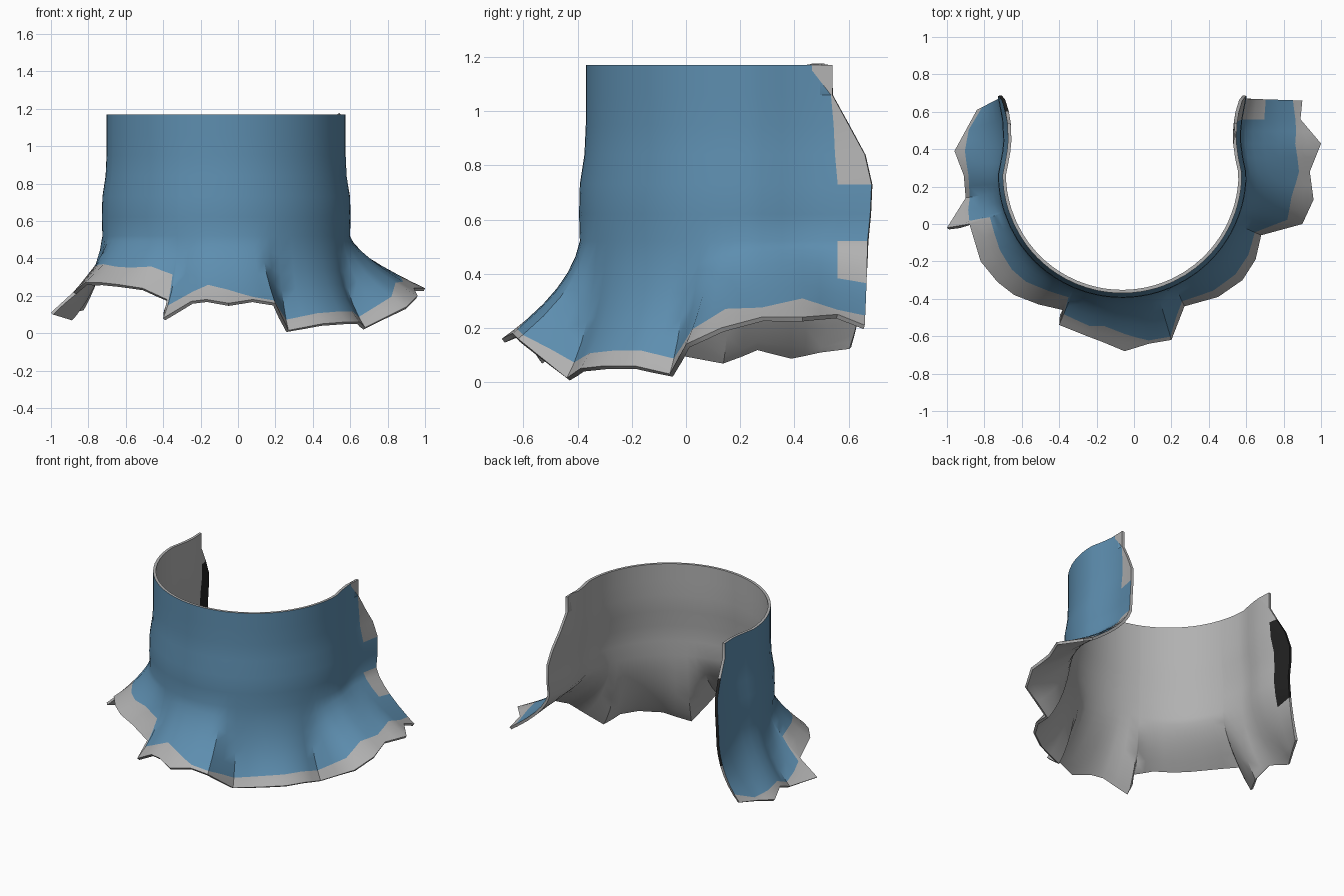
import bpy, bmesh, math
from mathutils import Vector

cube = bpy.data.objects.get("Cube")
if cube:
    bpy.data.objects.remove(cube, do_unlink=True)


def make_material(name, colour):
    mat = bpy.data.materials.new(name)
    mat.use_nodes = True
    mat.diffuse_color = (*colour, 1)
    mat.node_tree.nodes["Principled BSDF"].inputs["Base Color"].default_value = (*colour, 1)
    return mat


blue = make_material("weathered blue", (0.11, 0.27, 0.43))
grey = make_material("bare grey", (0.44, 0.44, 0.44))
dark = make_material("dark patch", (0.015, 0.015, 0.015))

CENTRE_X, CENTRE_Y, RADIUS = -0.063, 0.27, 0.64

# Torn hem, from one open end round the front to the other: x, y, z, paint limit
hem = [
    (.90, .66, .21, .9), (.89, .56, .25, .95), (1, .43, .24, .8), (.94, .28, .24, .9),
    (.96, .13, .2, .8), (.9, 0, .14, .85), (.68, -.06, .03, .85), (.65, -.19, .06, .85),
    (.58, -.3, .06, .85), (.45, -.39, .05, .85), (.27, -.44, .015, .85), (.2, -.62, .16, .96),
    (.08, -.64, .18, .96), (-.05, -.68, .16, .8), (-.17, -.63, .18, .78), (-.25, -.6, .17, .85),
    (-.4, -.54, .08, .82), (-.38, -.46, .18, .62), (-.51, -.43, .24, .65), (-.64, -.38, .26, .7),
    (-.73, -.31, .27, .7), (-.82, -.2, .27, .65), (-.88, 0, .22, .6), (-1, -.02, .11, .75),
    (-.9, .14, .08, .93), (-.91, .26, .13, .92), (-.96, .39, .1, .87), (-.9, .5, .12, .95),
    (-.84, .61, .13, .85),
]

# Upright wall rows: height, bulge, ragged end limit, paint limit beside it
wall = [
    (1.17, 0, .54, .45), (1.06, 0, .54, .535), (.95, 0, .6, .545), (.84, .005, .66, .55),
    (.73, .022, .685, .56), (.62, .025, .68, .56), (.52, .022, .67, .56),
]


def wall_point(station, row, edge):
    """Point on the U-shaped wall above a hem station."""
    x, y = station[0] - CENTRE_X, station[1] - CENTRE_Y
    z, bulge, end_y, paint_y = row
    r = RADIUS + bulge
    if y < 0:
        out = Vector((x, y)).normalized() * r
        return Vector((CENTRE_X + out.x, CENTRE_Y + out.y, z))
    wy = station[1]
    if edge == "end":
        wy = end_y
    elif edge == "beside":
        wy = paint_y
    pinch = 0.03 * math.sin(math.pi * min(1, (wy - CENTRE_Y) / 0.4))
    return Vector((CENTRE_X + math.copysign(r - pinch, x), wy, z))


def column(station, edge):
    """Wall rows, then a curve flaring out to the hem."""
    points = [wall_point(station, row, edge) for row in wall]
    start, tip = points[-1], Vector(station[:3])
    bend = start.lerp(tip, 0.12)
    bend.z = min(station[2] + 0.18, 0.42)
    limit = station[3]
    steps = [limit * k / 5 for k in range(1, 6)] + [(1 + limit) / 2, 1]
    for t in steps:
        points.append(start.lerp(bend, t).lerp(bend.lerp(tip, t), t))
    return points


# Insert midway stations so the wall stays round
stations = []
last = len(hem) - 1
for i, s in enumerate(hem):
    edge = "end" if i in (0, last) else "beside" if i in (1, last - 1) else ""
    stations.append((s, edge))
    if 0 < i < last - 1:
        mid = tuple((a + b) / 2 for a, b in zip(s, hem[i + 1]))
        stations.append((mid, ""))

# Outer skin
bm = bmesh.new()
grid = [[bm.verts.new(p) for p in column(s, e)] for s, e in stations]
rows = len(grid[0])
final = len(grid) - 2
for i in range(len(grid) - 1):
    for r in range(rows - 1):
        face = bm.faces.new((grid[i][r], grid[i + 1][r], grid[i + 1][r + 1], grid[i][r + 1]))
        upright = r < len(wall) - 1
        bare = r >= rows - 3
        if i == 0:
            bare = bare or r < 4 or 6 <= r < 9
        face.material_index = 1 if bare else 0
        # Slot two turns dark on the inner skin
        if i == final and 1 < r < 8:
            face.material_index = 2
mesh = bpy.data.meshes.new("flared_shell")
bm.to_mesh(mesh)
bm.free()
shell = bpy.data.objects.new("flared_shell", mesh)
bpy.context.collection.objects.link(shell)

# Outer slots first, then the matching inner slots
for mat in (blue, grey, blue, grey, grey, dark):
    mesh.materials.append(mat)

# Thickness, with the bare inner skin and broken rim
solid = shell.modifiers.new("thickness", "SOLIDIFY")
solid.thickness = 0.018
solid.offset = -1
solid.material_offset = 3
solid.material_offset_rim = 3

bpy.context.view_layer.objects.active = shell
shell.select_set(True)
bpy.ops.object.modifier_apply(modifier="thickness")
bpy.ops.object.shade_smooth_by_angle(angle=math.radians(40))
